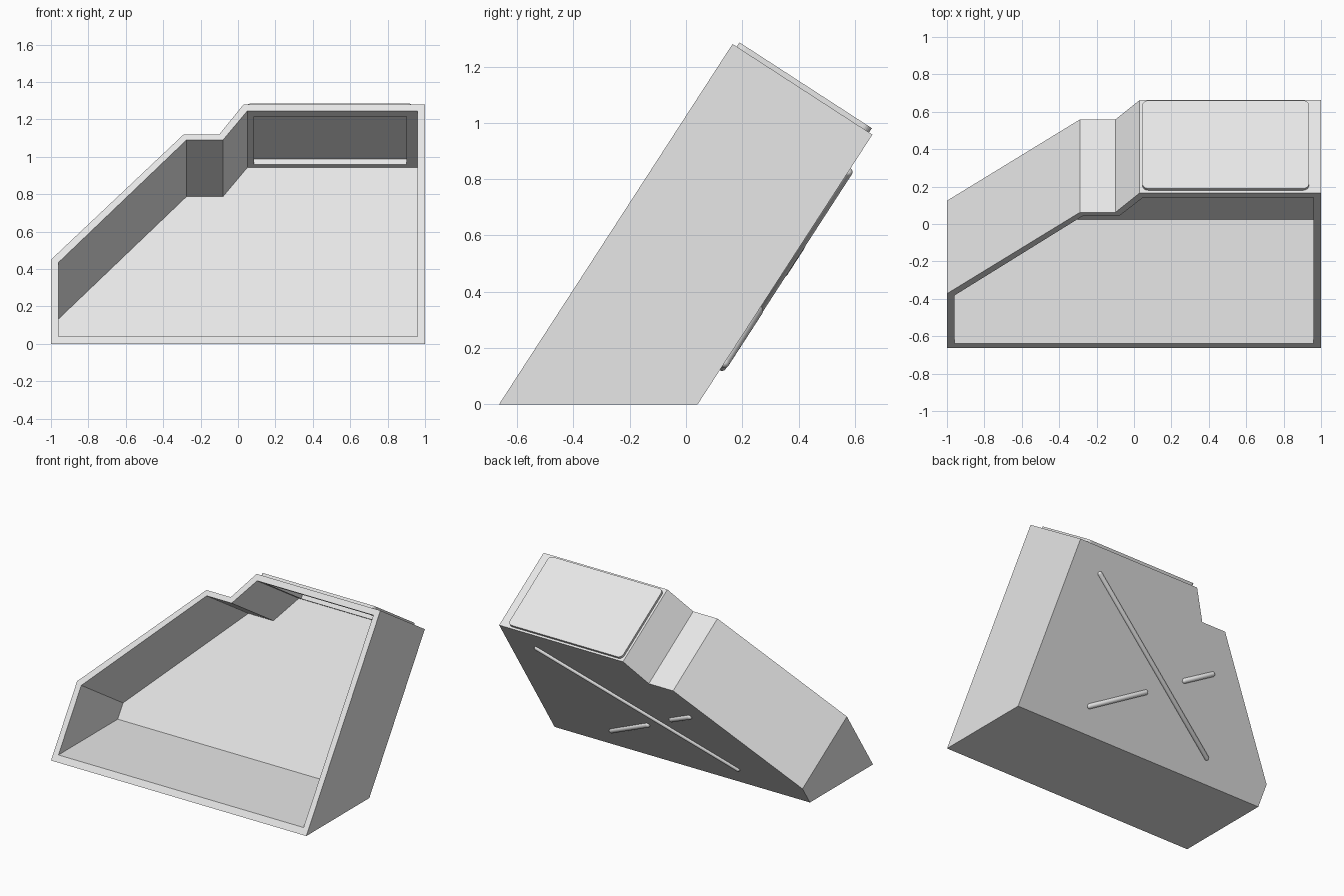
import bpy, bmesh
from mathutils import Vector, Matrix

cube = bpy.data.objects.get("Cube")
if cube:
    bpy.data.objects.remove(cube, do_unlink=True)

grey = bpy.data.materials.new("light_grey")
grey.use_nodes = True
COLOR = (0.8, 0.8, 0.8, 1)
grey.diffuse_color = COLOR
grey.node_tree.nodes["Principled BSDF"].inputs["Base Color"].default_value = COLOR

# Leaning frame: the front plane rises backwards, DEPTH runs square into it
LEAN = 0.648
UP = Vector((0, LEAN, 1)).normalized()
INTO = Vector((0, UP.z, -UP.y))
ORIGIN = Vector((0, -0.664, 0))
DEPTH = 0.592


def finish(bm, name, smooth=False):
    bmesh.ops.recalc_face_normals(bm, faces=bm.faces)
    mesh = bpy.data.meshes.new(name)
    bm.to_mesh(mesh)
    bm.free()
    mesh.materials.append(grey)
    obj = bpy.data.objects.new(name, mesh)
    bpy.context.collection.objects.link(obj)
    for poly in mesh.polygons:
        poly.use_smooth = smooth
    return obj


def point(x, z, t, level=False):
    """Point at front height z, pushed in by fraction t; level keeps z."""
    p = ORIGIN + Vector((x, LEAN * z, z)) + INTO * DEPTH * t
    if level:
        p += UP * (z - p.z) / UP.z
    return p


def bridge(bm, a, b, skip=()):
    for i in range(len(a)):
        j = (i + 1) % len(a)
        if i not in skip:
            bm.faces.new((a[i], a[j], b[j], b[i]))


# Housing: open-fronted leaning shell with a stepped left-to-right outline
outer = [(-1, 0), (1, 0), (1, 1.28), (0.03, 1.28), (-0.1, 1.12), (-0.29, 1.12), (-1, 0.45)]
inner = [(-0.96, 0.04), (0.96, 0.04), (0.96, 1.245), (0.05, 1.245),
         (-0.08, 1.09), (-0.275, 1.09), (-0.96, 0.435)]
bm = bmesh.new()


def loop(outline, t):
    return [bm.verts.new(point(x, z, t, i < 2)) for i, (x, z) in enumerate(outline)]


out_front, out_back = loop(outer, 0), loop(outer, 1)
in_front, in_back = loop(inner, 0), loop(inner, 0.94)
bridge(bm, out_front, out_back)
bridge(bm, out_front, in_front)
bridge(bm, in_front, in_back, skip=(2,))
bm.faces.new(out_back)
bm.faces.new(in_back)

# Rectangular recess in the underside of the roof
roof = [in_front[2], in_front[3], in_back[3], in_back[2]]
corners = [(0.9, 0.092), (0.085, 0.092), (0.085, 0.89), (0.9, 0.89)]
opening, ceiling = [[bm.verts.new(point(x, z, t)) for x, t in corners] for z in (1.245, 1.276)]
bridge(bm, roof, opening)
bridge(bm, opening, ceiling)
bm.faces.new(ceiling)
finish(bm, "housing")

# Rounded plate on the sloping roof
frame = Matrix((Vector((1, 0, 0)), UP, -INTO)).transposed()
bm = bmesh.new()
bmesh.ops.create_cube(bm, size=1)
bmesh.ops.scale(bm, vec=(0.89, 0.026, 0.56), verts=bm.verts)
edges = [e for e in bm.edges if abs(e.verts[0].co.y - e.verts[1].co.y) > 0.01]
bmesh.ops.bevel(bm, geom=edges, offset=0.03, segments=6, profile=0.5, affect="EDGES")
center = point(0.49, 1.28, 0.503) + UP * 0.005
bmesh.ops.transform(bm, matrix=Matrix.Translation(center) @ frame.to_4x4(), verts=bm.verts)
finish(bm, "roof_plate")


# Round-ended rods half sunk in the back
def rod(name, start, end, radius, sink):
    a, b = [Vector((x, 0.046 + LEAN * z, z)) - INTO * sink for x, z in (start, end)]
    axis = b - a
    half = axis.length / 2 - radius
    bm = bmesh.new()
    bmesh.ops.create_uvsphere(bm, u_segments=16, v_segments=9, radius=radius)
    for v in bm.verts:
        v.co.z += half if v.co.z > 0 else -half
    turn = axis.to_track_quat("Z", "Y").to_matrix().to_4x4()
    bmesh.ops.transform(bm, matrix=Matrix.Translation((a + b) / 2) @ turn, verts=bm.verts)
    finish(bm, name, True)


rod("long_back_rod", (0.78, 0.83), (-0.51, 0.125), 0.016, 0.004)
rod("lower_back_rod", (0.5, 0.138), (0.105, 0.338), 0.018, 0.004)
rod("upper_back_rod", (-0.115, 0.461), (-0.327, 0.566), 0.018, 0.004)
